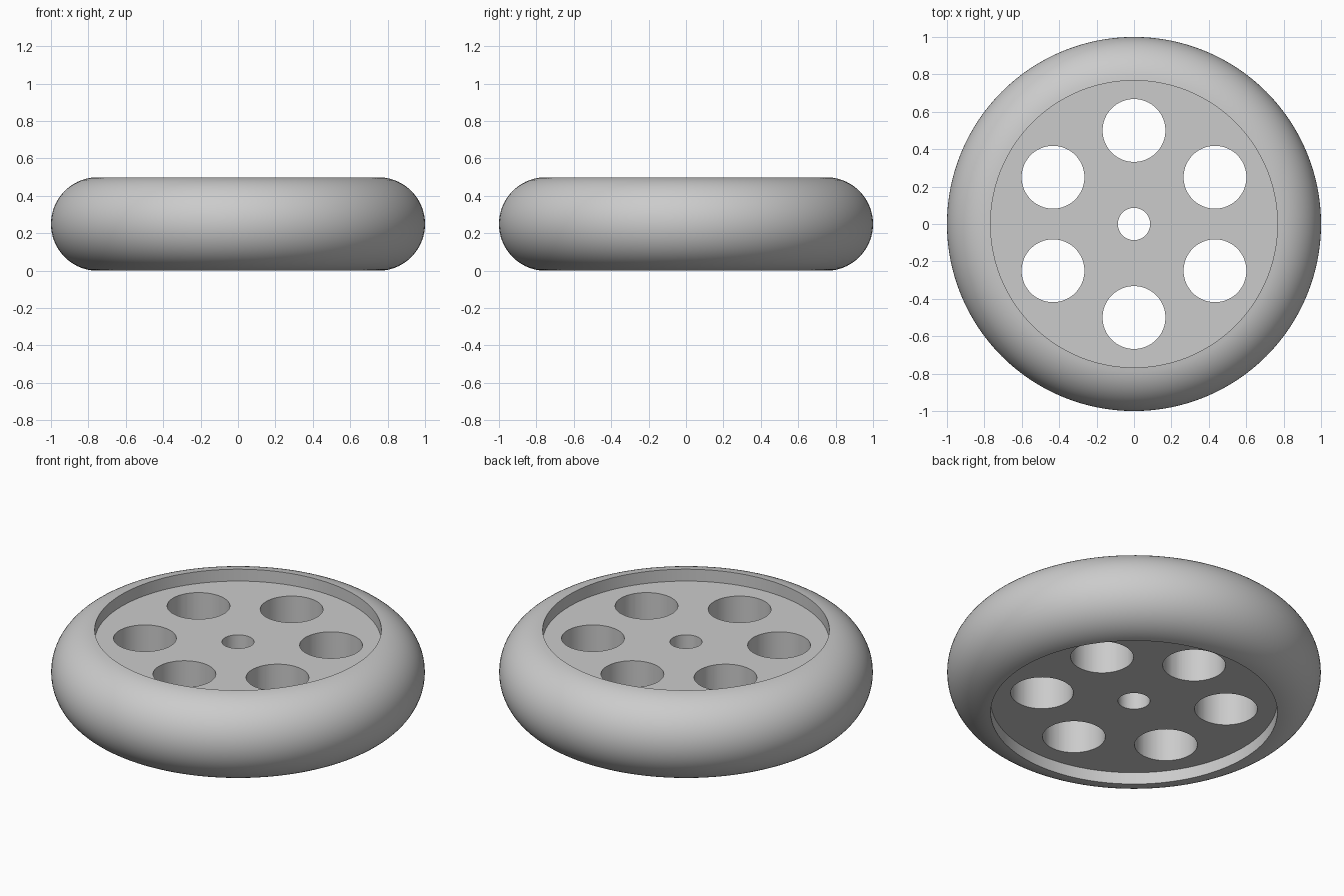
import bpy, bmesh, math

if "Cube" in bpy.data.objects:
    bpy.data.objects.remove(bpy.data.objects["Cube"])

RIM, BORE, R = 0.767, 0.086, 0.25      # recess radius, centre hole, tyre rounding
MID = math.sqrt(R**2 - (RIM - 0.75)**2)  # half of the total height
WEB = MID - 0.07                       # half thickness of the disc
SEG = 128

grey = bpy.data.materials.new("grey")
grey.diffuse_color = (0.6, 0.6, 0.6, 1)
grey.use_nodes = True
grey.node_tree.nodes["Principled BSDF"].inputs["Base Color"].default_value = grey.diffuse_color

# Closed cross-section: centre bore, recessed disc, rim wall, rounded tyre
a0 = math.atan2(MID, RIM - 0.75)
profile = [(BORE, WEB), (BORE, -WEB), (RIM, -WEB)]
for i in range(33):
    a = -a0 + 2 * a0 * i / 32
    profile.append((0.75 + R * math.cos(a), R * math.sin(a)))
profile.append((RIM, WEB))

# Lathe the wheel
bm = bmesh.new()
rings = []
for s in range(SEG):
    t = 2 * math.pi * s / SEG
    rings.append([bm.verts.new((r * math.cos(t), r * math.sin(t), z + MID)) for r, z in profile])
n = len(profile)
for s in range(SEG):
    a, b = rings[s], rings[(s + 1) % SEG]
    for i in range(n):
        j = (i + 1) % n
        bm.faces.new((a[i], b[i], b[j], a[j]))
bmesh.ops.recalc_face_normals(bm, faces=bm.faces)
mesh = bpy.data.meshes.new("wheel")
bm.to_mesh(mesh)
bm.free()
wheel = bpy.data.objects.new("wheel", mesh)
bpy.context.collection.objects.link(wheel)
mesh.materials.append(grey)

# Six round holes through the disc
bm = bmesh.new()
for k in range(6):
    t = math.radians(30 + 60 * k)
    res = bmesh.ops.create_cone(bm, cap_ends=True, segments=64, radius1=0.168, radius2=0.168, depth=1)
    bmesh.ops.translate(bm, verts=res["verts"], vec=(0.5 * math.cos(t), 0.5 * math.sin(t), MID))
cut_mesh = bpy.data.meshes.new("hole_cutter")
bm.to_mesh(cut_mesh)
bm.free()
cut_mesh.materials.append(grey)
cutter = bpy.data.objects.new("hole_cutter", cut_mesh)
bpy.context.collection.objects.link(cutter)
cutter.hide_render = True

mod = wheel.modifiers.new("holes", "BOOLEAN")
mod.operation = "DIFFERENCE"
mod.solver = "EXACT"
mod.object = cutter
bpy.context.view_layer.objects.active = wheel
wheel.select_set(True)
bpy.ops.object.modifier_apply(modifier=mod.name)
bpy.data.objects.remove(cutter)

# Smooth rounding, sharp edges at the rim and holes
bpy.ops.object.shade_smooth_by_angle(angle=math.radians(30))
